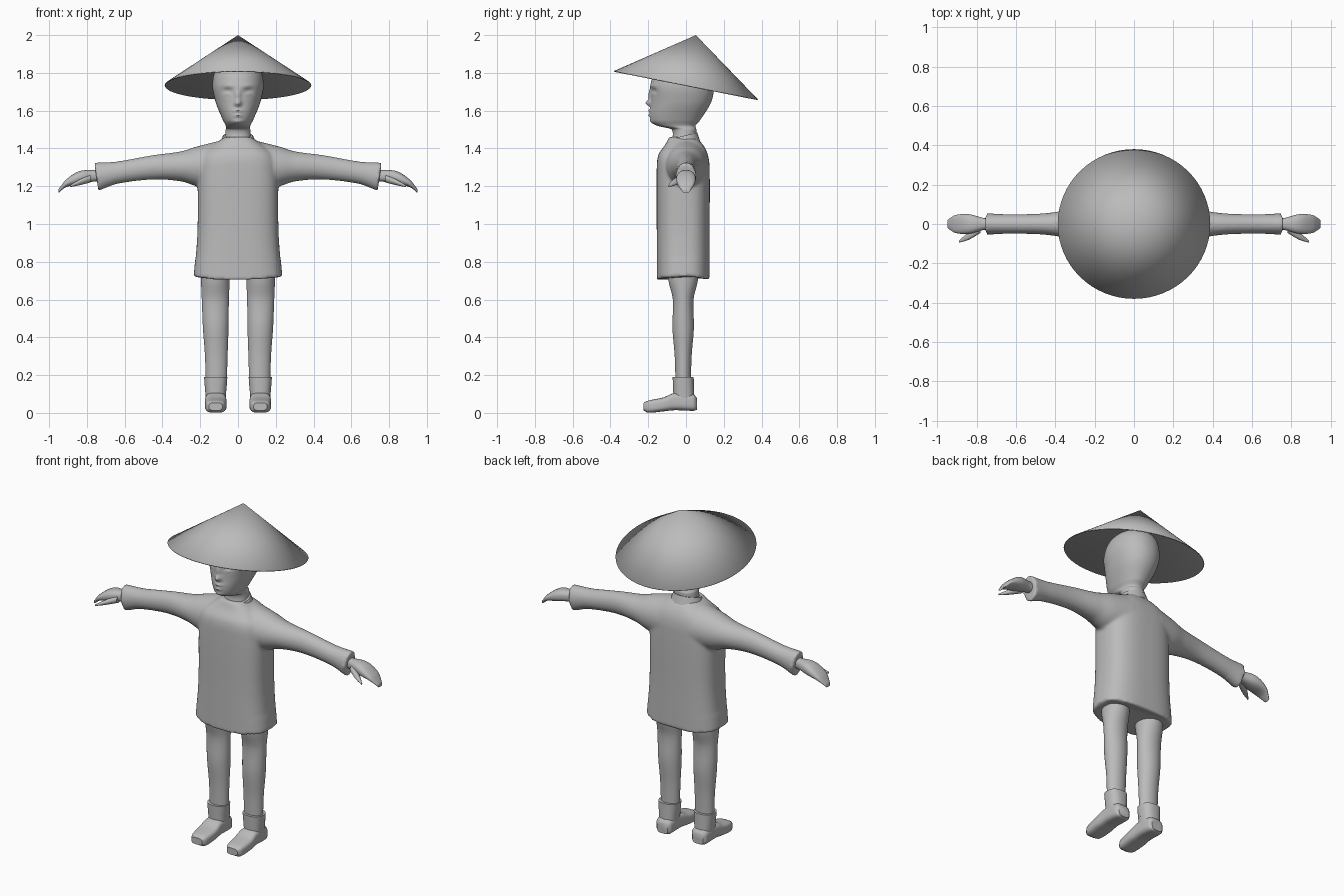
import bpy, bmesh, math
from mathutils import Matrix

if "Cube" in bpy.data.objects:
    bpy.data.objects.remove(bpy.data.objects["Cube"])

GREY = (0.5, 0.5, 0.5, 1)
grey = bpy.data.materials.new("plain grey")
grey.use_nodes = True
grey.diffuse_color = GREY
grey.node_tree.nodes["Principled BSDF"].inputs["Base Color"].default_value = GREY


def ring(at, wide, deep, side=0, middle=0):
    """One cross-section: place on the axis, two radii, two centre offsets."""
    return at, wide, deep, side, middle


def slope(rings, index, channel):
    before = rings[max(index - 1, 0)]
    after = rings[min(index + 1, len(rings) - 1)]
    return (after[channel] - before[channel]) / (after[0] - before[0])


def refine(rings, steps):
    """Fill in smooth cross-sections between the key ones."""
    result = []
    for i, (low, high) in enumerate(zip(rings, rings[1:])):
        span = high[0] - low[0]
        for step in range(steps):
            t = step / steps
            ease = t * t * (3 - 2 * t)
            leave = span * t * (1 - t) ** 2
            arrive = span * t * t * (t - 1)
            section = [low[0] + span * t]
            for channel in range(1, len(low)):
                section.append(low[channel] + (high[channel] - low[channel]) * ease
                               + slope(rings, i, channel) * leave
                               + slope(rings, i + 1, channel) * arrive)
            result.append(section)
    return result + [rings[-1]]


def rounded(value, power):
    return math.copysign(abs(value) ** (2 / power), value)


def loft(bm, rings, axis="z", power=2, sides=32, steps=6):
    """Skin a closed tube over the rings and return its vertices."""
    loops = []
    for at, wide, deep, side, middle in refine(rings, steps):
        loop = []
        for k in range(sides):
            angle = math.tau * (k + 0.5) / sides
            place = [side + wide * rounded(math.cos(angle), power),
                     middle + deep * rounded(math.sin(angle), power)]
            place.insert("xyz".index(axis), at)
            loop.append(bm.verts.new(place))
        loops.append(loop)
    for low, high in zip(loops, loops[1:]):
        for k in range(sides):
            bm.faces.new((low[k - 1], low[k], high[k], high[k - 1]))
    bm.faces.new(loops[0])
    bm.faces.new(loops[-1])
    return [vert for loop in loops for vert in loop]


def finish(name, bm, sharp=45):
    bmesh.ops.recalc_face_normals(bm, faces=bm.faces)
    mesh = bpy.data.meshes.new(name)
    bm.to_mesh(mesh)
    bm.free()
    mesh.materials.append(grey)
    mesh.shade_smooth()
    mesh.set_sharp_from_angle(angle=math.radians(sharp))
    obj = bpy.data.objects.new(name, mesh)
    bpy.context.scene.collection.objects.link(obj)
    return obj


def finish_pair(name, bm):
    finish(name, bm).modifiers.new("mirror", "MIRROR").use_mirror_merge = False


# Tunic: body and both sleeves fused into one soft garment
bm = bmesh.new()
body = loft(bm, [
    ring(0.7, wide=0.235, deep=0.14, middle=-0.015),
    ring(0.95, wide=0.215, deep=0.14, middle=-0.015),
    ring(1.3, wide=0.21, deep=0.14, middle=-0.015),
    ring(1.37, wide=0.19, deep=0.13, middle=-0.015),
    ring(1.42, wide=0.13, deep=0.1, middle=-0.01),
    ring(1.46, wide=0.07, deep=0.07, middle=-0.02)], power=2.8, sides=48)
# the hem rises towards the sides
for vert in body:
    if vert.co.z < 0.8:
        vert.co.z += 0.4 * vert.co.x ** 2
for hand_side in (1, -1):
    sleeve = loft(bm, [
        ring(0.1, wide=0.12, deep=0.13, middle=1.31),
        ring(0.22, wide=0.1, deep=0.105, middle=1.305),
        ring(0.3, wide=0.08, deep=0.08, middle=1.305),
        ring(0.45, wide=0.055, deep=0.065, middle=1.3),
        ring(0.65, wide=0.05, deep=0.06, middle=1.27),
        ring(0.75, wide=0.055, deep=0.075, middle=1.25)], axis="x")
    # slant the cuff, then send the sleeve to its side
    for vert in sleeve:
        if vert.co.x > 0.65:
            vert.co.x += 0.15 * (vert.co.z - 1.25)
        vert.co.x *= hand_side
tunic = finish("tunic", bm)
fuse = tunic.modifiers.new("fuse", "REMESH")
fuse.mode = "VOXEL"
fuse.voxel_size = 0.009
fuse.use_smooth_shade = True
soften = tunic.modifiers.new("soften", "SMOOTH")
soften.factor = 0.5
soften.iterations = 6

# Standing collar, higher at the nape
bm = bmesh.new()
for vert in loft(bm, [ring(1.42, wide=0.1, deep=0.09, middle=-0.015),
                      ring(1.47, wide=0.08, deep=0.075, middle=-0.015)]):
    vert.co.z += vert.co.y / 4
finish("collar", bm)

# Head and neck
bm = bmesh.new()
head = loft(bm, [
    ring(1.4, wide=0.075, deep=0.07, middle=-0.02),
    ring(1.5, wide=0.065, deep=0.065, middle=-0.01),
    ring(1.52, wide=0.065, deep=0.1, middle=-0.05),
    ring(1.55, wide=0.08, deep=0.13, middle=-0.055),
    ring(1.65, wide=0.12, deep=0.16, middle=-0.025),
    ring(1.75, wide=0.135, deep=0.165, middle=-0.02),
    ring(1.84, wide=0.1, deep=0.12, middle=-0.015),
    ring(1.88, wide=0.01, deep=0.01, middle=-0.01)],
    power=2.15, sides=96, steps=12)


def face_bump(x, z, wide, tall, out):
    """Push a soft bump out of the face, alike on both sides."""
    for vert in head:
        if vert.co.y < -0.08:
            across = (abs(vert.co.x) - x) / wide
            up = (vert.co.z - z) / tall
            vert.co.y -= out * math.exp(-across ** 2 - up ** 2)


# Nose, eyes, brows, lips and chin
face_bump(x=0, z=1.64, wide=0.016, tall=0.016, out=0.03)
face_bump(x=0, z=1.68, wide=0.012, tall=0.03, out=0.015)
face_bump(x=0.055, z=1.7, wide=0.025, tall=0.02, out=-0.015)
face_bump(x=0.055, z=1.69, wide=0.018, tall=0.01, out=0.01)
face_bump(x=0.05, z=1.73, wide=0.03, tall=0.01, out=0.005)
face_bump(x=0, z=1.6, wide=0.025, tall=0.008, out=0.012)
face_bump(x=0, z=1.575, wide=0.02, tall=0.008, out=0.012)
face_bump(x=0, z=1.54, wide=0.025, tall=0.015, out=0.008)
finish("head", bm, sharp=70)

# Wide cone hat, tipped back
bm = bmesh.new()
tip_back = Matrix.Rotation(-0.195, 4, "X")
bmesh.ops.create_cone(
    bm, cap_ends=False, segments=64, radius1=0.388, radius2=0, depth=0.27,
    matrix=Matrix.Translation((0, 0, 1.735)) @ tip_back
    @ Matrix.Translation((0, 0, 0.135)))
bmesh.ops.remove_doubles(bm, verts=bm.verts, dist=0.001)
hat = finish("hat", bm, sharp=60)
straw = hat.modifiers.new("thickness", "SOLIDIFY")
straw.thickness = 0.005
straw.offset = -1

# Hands with thumbs
bm = bmesh.new()
loft(bm, [ring(0.7, wide=0.03, deep=0.03, middle=1.255),
          ring(0.76, wide=0.03, deep=0.03, middle=1.255),
          ring(0.84, wide=0.05, deep=0.035, middle=1.245),
          ring(0.91, wide=0.045, deep=0.02, middle=1.215),
          ring(0.95, wide=0.02, deep=0.01, middle=1.175)],
     axis="x", power=2.4)
loft(bm, [ring(0.78, wide=0.02, deep=0.02, side=-0.025, middle=1.24),
          ring(0.84, wide=0.02, deep=0.015, side=-0.06, middle=1.22),
          ring(0.89, wide=0.005, deep=0.005, side=-0.09, middle=1.2)], axis="x")
finish_pair("hands", bm)

# Trouser legs
bm = bmesh.new()
loft(bm, [ring(0.12, wide=0.055, deep=0.04, side=0.115, middle=-0.015),
          ring(0.3, wide=0.06, deep=0.045, side=0.115, middle=-0.015),
          ring(0.45, wide=0.068, deep=0.057, side=0.118, middle=-0.015),
          ring(0.6, wide=0.072, deep=0.055, side=0.12, middle=-0.015),
          ring(0.7, wide=0.076, deep=0.078, side=0.12, middle=-0.015),
          ring(0.8, wide=0.076, deep=0.085, side=0.12, middle=-0.015)])
finish_pair("trouser_legs", bm)

# Boots: ankle shaft and long foot
bm = bmesh.new()
loft(bm, [ring(0.04, wide=0.05, deep=0.055, side=0.118, middle=-0.01),
          ring(0.19, wide=0.062, deep=0.056, side=0.118, middle=-0.015)],
     power=2.4)
loft(bm, [ring(-0.225, wide=0.035, deep=0.02, side=0.118, middle=0.033),
          ring(-0.2, wide=0.05, deep=0.032, side=0.118, middle=0.033),
          ring(-0.12, wide=0.058, deep=0.037, side=0.118, middle=0.045),
          ring(-0.06, wide=0.055, deep=0.046, side=0.118, middle=0.06),
          ring(0.04, wide=0.05, deep=0.044, side=0.118, middle=0.055),
          ring(0.057, wide=0.036, deep=0.032, side=0.118, middle=0.048)],
     axis="y", power=3.4)
finish_pair("boots", bm)
